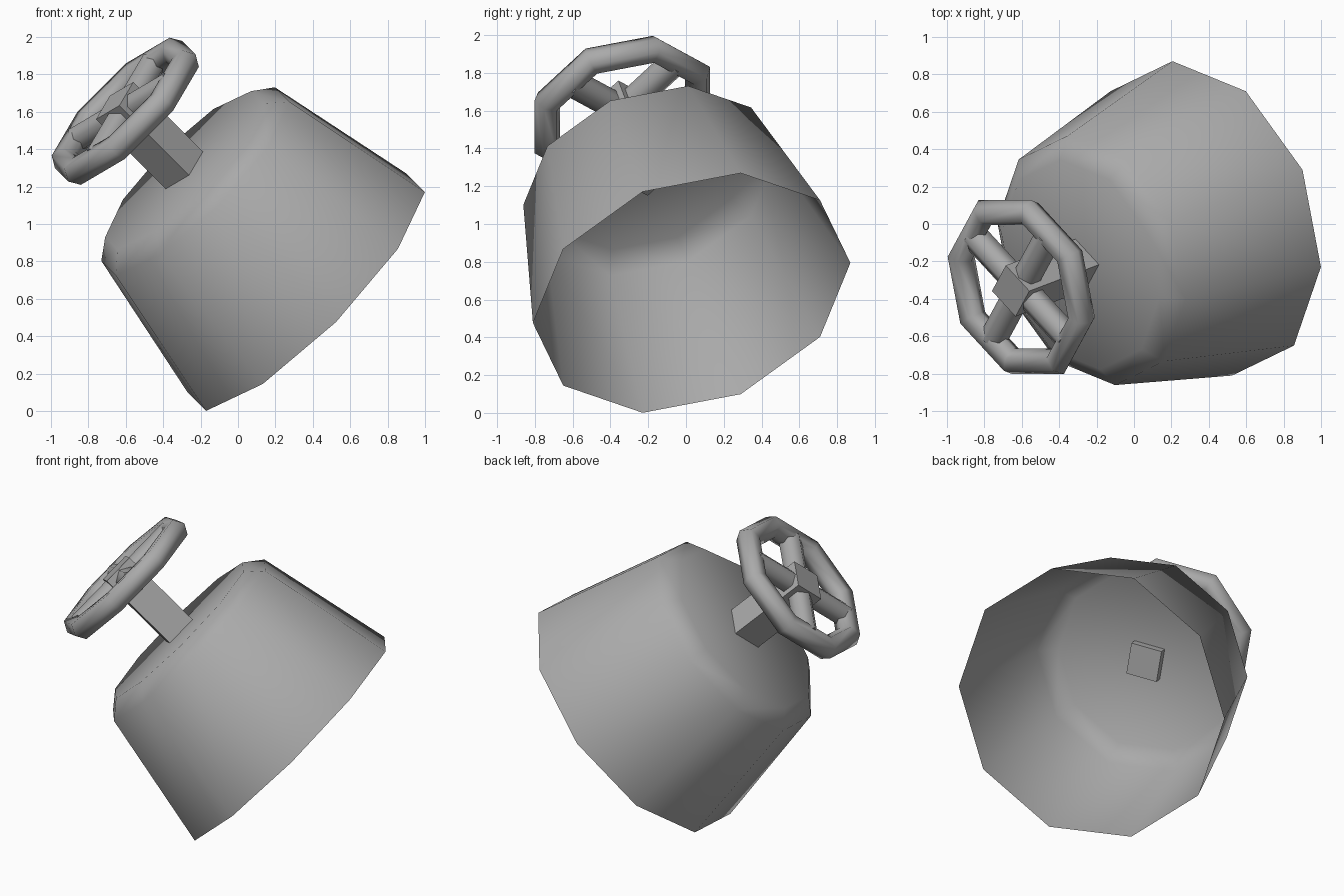
import bpy, bmesh, math
from mathutils import Matrix, Vector

cube = bpy.data.objects.get("Cube")
if cube:
    bpy.data.objects.remove(cube, do_unlink=True)

# Single grey metal
metal = bpy.data.materials.new("grey metal")
metal.use_nodes = True
GREY = (0.4, 0.4, 0.4, 1)
metal.diffuse_color = GREY
metal.node_tree.nodes["Principled BSDF"].inputs["Base Color"].default_value = GREY

# The whole model leans: local z runs along the stem
tilt = Matrix.Rotation(math.radians(-45), 4, 'Y') @ Matrix.Rotation(math.radians(15), 4, 'X')
frame = Matrix.Translation((0.365, 0.03, 0.635)) @ tilt


def finish(bm, name, angle=65):
    bmesh.ops.recalc_face_normals(bm, faces=bm.faces)
    mesh = bpy.data.meshes.new(name)
    bm.to_mesh(mesh)
    bm.free()
    mesh.materials.append(metal)
    obj = bpy.data.objects.new(name, mesh)
    bpy.context.collection.objects.link(obj)
    obj.matrix_world = frame
    bpy.ops.object.select_all(action='DESELECT')
    obj.select_set(True)
    bpy.context.view_layer.objects.active = obj
    bpy.ops.object.shade_smooth_by_angle(angle=math.radians(angle))
    return obj


def ring(bm, sides, point):
    return [bm.verts.new(point(2 * math.pi * i / sides)) for i in range(sides)]


def bridge(bm, a, b):
    n = len(a)
    for i in range(n):
        bm.faces.new((a[i], a[(i + 1) % n], b[(i + 1) % n], b[i]))


# Cup: ten-sided open shell with a chamfered closed end
bm = bmesh.new()
rings = [ring(bm, 10, lambda t: (-r * math.sin(t), r * math.cos(t), z))
         for r, z in ((0.87, 0), (0.69, 0.868), (0.58, 0.955))]
for lower, upper in zip(rings, rings[1:]):
    bridge(bm, lower, upper)
bm.faces.new(rings[-1])
finish(bm, "cup")

# Square stem, just poking through the closed end
bm = bmesh.new()
place = Matrix.Translation((0, 0, 1.2)) @ Matrix.Rotation(math.pi / 4, 4, 'Z')
bmesh.ops.create_cube(bm, size=1, matrix=place @ Matrix.Diagonal((0.2, 0.2, 0.6, 1)))
finish(bm, "stem", 30)

# Wheel rim: eight-sided loop of six-sided tube
WHEEL_Z, RADIUS, TUBE = 1.417, 0.445, 0.075
bm = bmesh.new()
loops = []
for k in range(8):
    turn = Matrix.Rotation((k + 0.5) * math.pi / 4, 4, 'Z')
    loops.append(ring(bm, 6, lambda t: turn @ Vector(
        (RADIUS + TUBE * math.cos(t), 0, WHEEL_Z + TUBE * math.sin(t)))))
for k in range(8):
    bridge(bm, loops[k], loops[(k + 1) % 8])
finish(bm, "wheel_rim")

# Two crossed six-sided bars make the four spokes
for name, angle in (("spoke_bar_a", 45), ("spoke_bar_b", 135)):
    bm = bmesh.new()
    lay = (Matrix.Translation((0, 0, WHEEL_Z)) @ Matrix.Rotation(math.radians(angle), 4, 'Z')
           @ Matrix.Rotation(math.pi / 2, 4, 'Y') @ Matrix.Rotation(math.pi / 2, 4, 'Z'))
    bmesh.ops.create_cone(bm, cap_ends=True, segments=6, radius1=TUBE, radius2=TUBE,
                          depth=0.8, matrix=lay)
    finish(bm, name)
